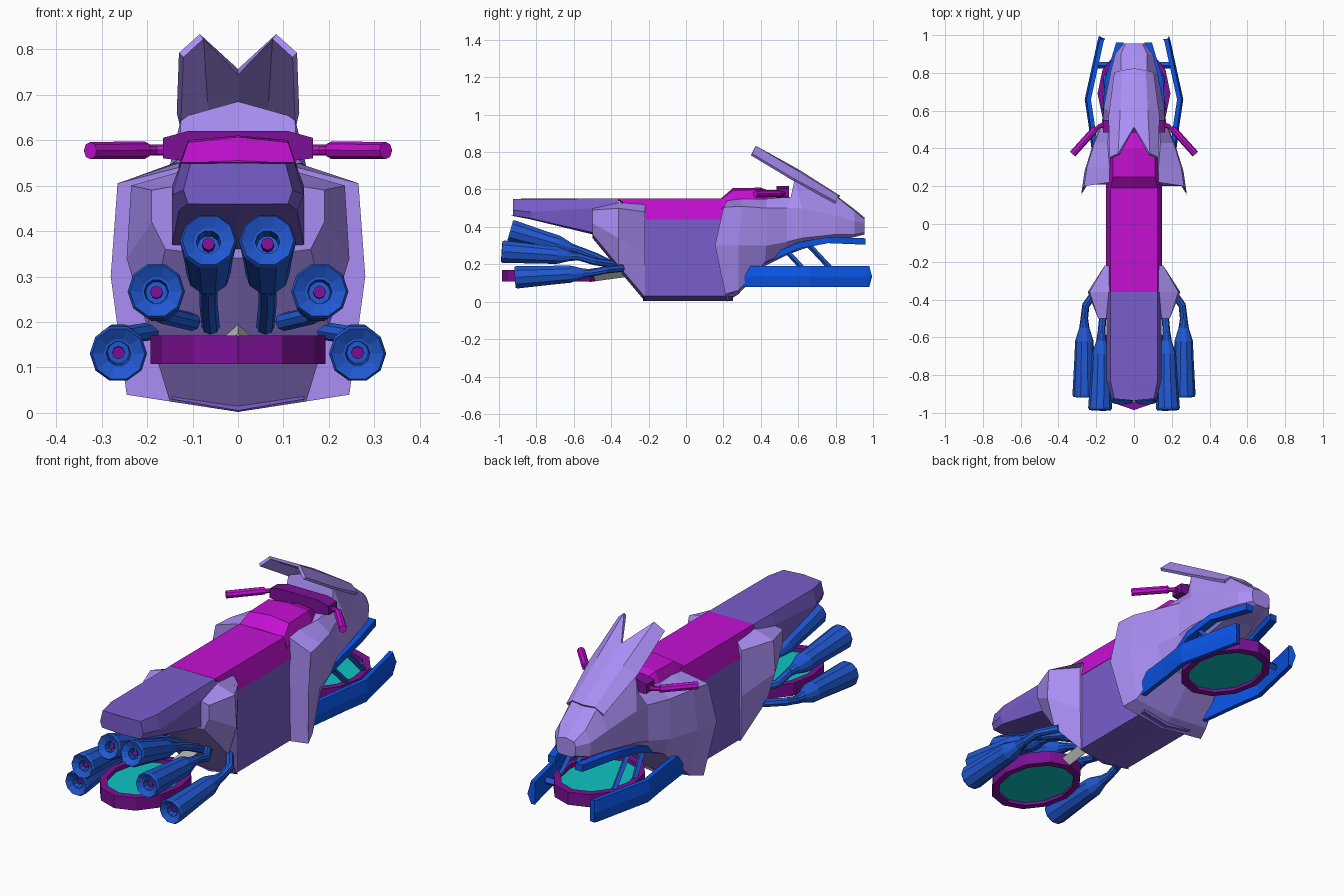
import bpy, bmesh, math
from mathutils import Vector

if "Cube" in bpy.data.objects:
    bpy.data.objects.remove(bpy.data.objects["Cube"])

def material(name, rgb):
    m = bpy.data.materials.new(name)
    m.diffuse_color = (*rgb, 1)
    m.use_nodes = True
    m.node_tree.nodes["Principled BSDF"].inputs["Base Color"].default_value = m.diffuse_color
    return m

LILAC = material("lilac", (0.40, 0.27, 0.91))
VIOLET = material("violet", (0.19, 0.11, 0.60))
MAGENTA = material("magenta", (0.55, 0.005, 0.65))
PLUM = material("plum", (0.20, 0.005, 0.30))
BLUE = material("blue", (0.015, 0.10, 0.65))
BRIGHT = material("bright_blue", (0.003, 0.09, 0.80))
TEAL = material("teal", (0.005, 0.55, 0.55))

def skin(name, rings, mat, cap=True, loop=False):
    """Join rings of points into a flat-shaded skin."""
    bm = bmesh.new()
    rows = [[bm.verts.new(p) for p in r] for r in rings]
    pairs = list(zip(rows, rows[1:])) + ([(rows[-1], rows[0])] if loop else [])
    n = len(rows[0])
    for a, b in pairs:
        for i in range(n):
            j = (i + 1) % n
            bm.faces.new((a[i], a[j], b[j], b[i]))
    if cap and not loop:
        bm.faces.new(rows[0])
        bm.faces.new(rows[-1])
    bmesh.ops.remove_doubles(bm, verts=bm.verts, dist=1e-5)
    bmesh.ops.recalc_face_normals(bm, faces=bm.faces)
    me = bpy.data.meshes.new(name)
    bm.to_mesh(me)
    bm.free()
    ob = bpy.data.objects.new(name, me)
    bpy.context.collection.objects.link(ob)
    if mat:
        me.materials.append(mat)
    return ob

def hull(name, halves, mat):
    """Loft of symmetric sections: half outline from top centre to bottom centre."""
    return skin(name, [h + [(-x, y, z) for x, y, z in h[-2:0:-1]] for h in halves], mat)

def sec(y, *xz):
    return [(x, y, z) for x, z in xz]

def circle(c, axis, r, n, sx=1.0, sy=1.0):
    q = Vector(axis).to_track_quat('Z', 'Y')
    return [Vector(c) + q @ Vector((sx * r * math.cos(2 * math.pi * i / n),
                                    sy * r * math.sin(2 * math.pi * i / n), 0)) for i in range(n)]

def lathe(name, start, axis, profile, n, mat, sx=1.0, sy=1.0, loop=False):
    a = Vector(axis).normalized()
    return skin(name, [circle(Vector(start) + a * t, a, r, n, sx, sy) for t, r in profile],
                mat, loop=loop)

def tube(name, pts, r, n, mat):
    pts = [Vector(p) for p in pts]
    last = len(pts) - 1
    return skin(name, [circle(p, pts[min(i + 1, last)] - pts[max(i - 1, 0)], r, n)
                       for i, p in enumerate(pts)], mat)

# Central body, rear hips and tail
hull("mid_body", [sec(y, (0, .45), (.145, .45), (.145, .03), (0, .005)) for y in (-.23, .25)], VIOLET)
hull("rear_hips", [
    sec(-.22, (0, .5), (.13, .52), (.155, .48), (.155, .25), (.15, .025), (0, .003)),
    sec(-.36, (0, .5), (.13, .53), (.235, .5), (.245, .34), (.2, .19), (0, .17)),
    sec(-.5, (0, .49), (.13, .5), (.19, .49), (.19, .42), (.16, .36), (0, .34))], LILAC)
hull("tail", [
    sec(-.36, (0, .551), (.125, .551), (.145, .5), (.145, .37), (0, .35)),
    sec(-.5, (0, .551), (.125, .551), (.145, .5), (.145, .37), (0, .36)),
    sec(-.83, (0, .551), (.125, .549), (.145, .48), (.13, .445), (0, .44)),
    [(0, -.935, .55), (.105, -.925, .548), (.12, -.925, .49), (.11, -.925, .46), (0, -.935, .46)]], VIOLET)

# Seat and tank
hull("seat", [
    sec(-.36, (0, .552), (.125, .552), (.127, .548), (0, .54)),
    sec(-.22, (0, .552), (.125, .552), (.147, .44), (0, .43)),
    sec(.22, (0, .552), (.125, .552), (.147, .44), (0, .43))], MAGENTA)
hull("tank", [
    sec(.19, (0, .555), (.125, .55), (.14, .5), (0, .45)),
    sec(.25, (0, .607), (.11, .595), (.135, .53), (0, .45)),
    sec(.4, (0, .61), (.11, .6), (.13, .54), (0, .45)),
    sec(.5, (0, .57), (.07, .56), (.09, .53), (0, .45))], MAGENTA)
hull("dashboard", [sec(y, (0, .62), (.11, .62), (.165, .605), (.165, .56), (0, .54))
                   for y in (.485, .55)], PLUM)

# Front fairing running into the nose
hull("front_fairing", [
    [(0, .24, .5), (.13, .22, .54), (.265, .2, .505), (.28, .155, .3), (.245, .21, .04), (0, .22, .002)],
    [(0, .3, .5), (.13, .3, .55), (.25, .3, .51), (.262, .28, .3), (.22, .28, .06), (0, .28, .04)],
    [(0, .43, .53), (.14, .43, .55), (.21, .43, .5), (.215, .43, .3), (.17, .42, .21), (0, .42, .19)],
    [(0, .56, .56), (.13, .56, .56), (.165, .54, .5), (.17, .54, .32), (.12, .54, .26), (0, .54, .25)],
    [(0, .6, .685), (.125, .58, .65), (.16, .62, .5), (.16, .62, .34), (.1, .62, .28), (0, .62, .28)],
    sec(.8, (0, .57), (.07, .565), (.125, .46), (.125, .36), (.08, .335), (0, .335)),
    sec(.9, (0, .495), (.07, .485), (.1, .43), (.095, .36), (.05, .345), (0, .345)),
    sec(.955, (0, .45), (.045, .44), (.055, .42), (.05, .37), (.03, .36), (0, .36))], LILAC)

# Notched windshield
rows = [[(0, .82, .56), (.06, .81, .56), (.1, .8, .53)],
        [(0, .6, .70), (.07, .6, .69), (.13, .57, .655)],
        [(0, .51, .75), (.08, .37, .828), (.125, .35, .787)]]
bm = bmesh.new()
grid = [[bm.verts.new(p) for p in [(-x, y, z) for x, y, z in r[:0:-1]] + r] for r in rows]
for a, b in zip(grid, grid[1:]):
    for i in range(4):
        bm.faces.new((a[i], b[i], b[i + 1], a[i + 1]))
bmesh.ops.recalc_face_normals(bm, faces=bm.faces)
me = bpy.data.meshes.new("windshield")
bm.to_mesh(me)
bm.free()
me.materials.append(LILAC)
shield = bpy.data.objects.new("windshield", me)
bpy.context.collection.objects.link(shield)
mod = shield.modifiers.new("thickness", 'SOLIDIFY')
mod.thickness = .015
mod.offset = 0

# Hover rings with glowing discs
for label, y in (("rear", -.735), ("front", .69)):
    lathe(label + "_hover_rim", (0, y, 0), (0, 0, 1),
          [(.107, .84), (.107, 1), (.17, 1), (.17, .84)], 12, PLUM, .193, .25, loop=True)
    lathe(label + "_hover_disc", (0, y, 0), (0, 0, 1),
          [(.122, .87), (.15, .87)], 12, TEAL, .193, .25)
tube("rear_hover_arm", [(0, -.3, .17), (0, -.52, .14)], .035, 4, None)

# Exhausts: muffler start, end, and the pipe bends leading into the body
EXHAUSTS = [
    ("upper", (.065, -.57, .275), (.065, -.94, .38), [(.065, -.48, .24), (.06, -.38, .19)]),
    ("middle", (.172, -.57, .24), (.18, -.985, .268), [(.165, -.49, .215), (.1, -.38, .2)]),
    ("lower", (.263, -.5, .155), (.263, -.915, .13), [(.255, -.43, .17), (.19, -.34, .18)])]

for s, side in ((1, "right"), (-1, "left")):
    flip = lambda p: Vector((p[0] * s, p[1], p[2]))

    for label, a, b, bends in EXHAUSTS:
        a, b = flip(a), flip(b)
        d = (b - a).normalized()
        L = (b - a).length
        lathe(f"{label}_muffler_{side}", a, d,
              [(0, .02), (.05, .027), (.12, .049), (.2, .052), (L - .01, .063), (L, .058),
               (L - .015, .032), (L - .015, .027), (L - .05, .024)], 10, BLUE)
        lathe(f"{label}_muffler_core_{side}", a, d, [(L - .06, .014), (L - .03, .014)], 8, PLUM)
        tube(f"{label}_pipe_{side}", [a + d * .03, a] + [flip(p) for p in bends], .02, 8, BLUE)

    # Handlebar and grip
    tube(f"handlebar_{side}", [flip(p) for p in ((.1, .51, .58), (.18, .52, .578), (.22, .485, .578))],
         .012, 8, MAGENTA)
    tube(f"grip_{side}", [flip(p) for p in ((.205, .503, .578), (.325, .37, .577))], .019, 8, MAGENTA)

    # Front blades beside the hover ring
    skin(f"front_blade_{side}",
         [[flip(p) for p in ((x - .015, y - e, .19), (x + .008, y - e, .19), (x + .018, y, .135),
                             (x + .008, y - e, .08), (x - .015, y - e, .08))]
          for x, y, e in ((.195, .3, 0), (.222, .52, 0), (.243, .66, 0), (.175, .97, 0), (.168, .995, .015))],
         BRIGHT)

    # Upper fork under the nose, its struts and blade bracket
    skin(f"upper_fork_{side}",
         [[flip(p) for p in ((x - .02, y, z + .017), (x + .02, y, z + .017),
                             (x + .02, y, z - .017), (x - .02, y, z - .017))]
          for x, y, z in ((.12, .42, .22), (.145, .6, .3), (.135, .76, .33), (.075, .96, .322))],
         BRIGHT)
    for k, (p, q) in enumerate((((.135, .53, .28), (.16, .64, .16)), ((.14, .65, .31), (.15, .79, .16)))):
        tube(f"fork_strut_{k + 1}_{side}", [flip(p), flip(q)], .014, 4, BLUE)
    tube(f"blade_bracket_{side}", [flip((.11, .84, .14)), flip((.2, .84, .14))], .018, 4, BLUE)
